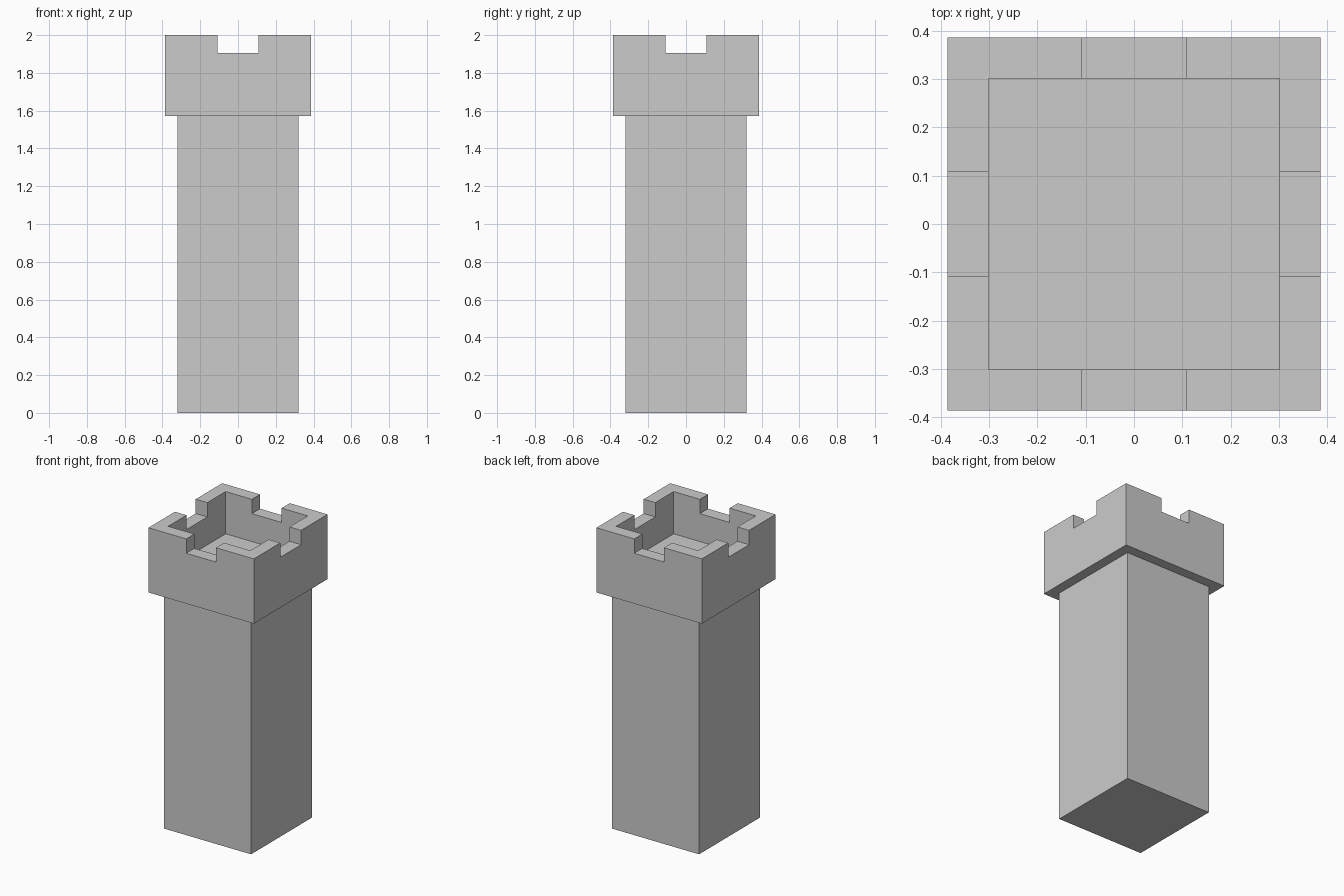
import bpy, bmesh

if "Cube" in bpy.data.objects:
    bpy.data.objects.remove(bpy.data.objects["Cube"])

# Square profile (half width, height): shaft, overhanging head, rim, sunken floor
PROFILE = [(0.32, 0), (0.32, 1.571), (0.386, 1.571), (0.386, 2.0),
           (0.301, 2.0), (0.301, 1.72)]
NOTCH_HALF, NOTCH_Z = 0.109, 1.905


def make_object(name, bm):
    bmesh.ops.recalc_face_normals(bm, faces=bm.faces)
    mesh = bpy.data.meshes.new(name)
    bm.to_mesh(mesh)
    bm.free()
    obj = bpy.data.objects.new(name, mesh)
    bpy.context.collection.objects.link(obj)
    return obj


# Tower body: stacked square rings joined into one closed solid
bm = bmesh.new()
rings = [[bm.verts.new((sx * r, sy * r, z))
          for sx, sy in ((-1, -1), (1, -1), (1, 1), (-1, 1))]
         for r, z in PROFILE]
for a, b in zip(rings, rings[1:]):
    for i in range(4):
        j = (i + 1) % 4
        bm.faces.new((a[i], a[j], b[j], b[i]))
bm.faces.new(rings[0][::-1])
bm.faces.new(rings[-1])
tower = make_object("tower", bm)

# Battlement gaps: one long cutter along each axis
for axis, size in (("x", (0.6, NOTCH_HALF)), ("y", (NOTCH_HALF, 0.6))):
    bm = bmesh.new()
    bmesh.ops.create_cube(bm, size=2)
    for v in bm.verts:
        v.co = (v.co.x * size[0], v.co.y * size[1],
                NOTCH_Z if v.co.z < 0 else 2.2)
    cutter = make_object("gap_cutter_" + axis, bm)
    cutter.hide_render = True
    cutter.display_type = 'WIRE'
    mod = tower.modifiers.new("gap_" + axis, 'BOOLEAN')
    mod.operation = 'DIFFERENCE'
    mod.solver = 'EXACT'
    mod.object = cutter
